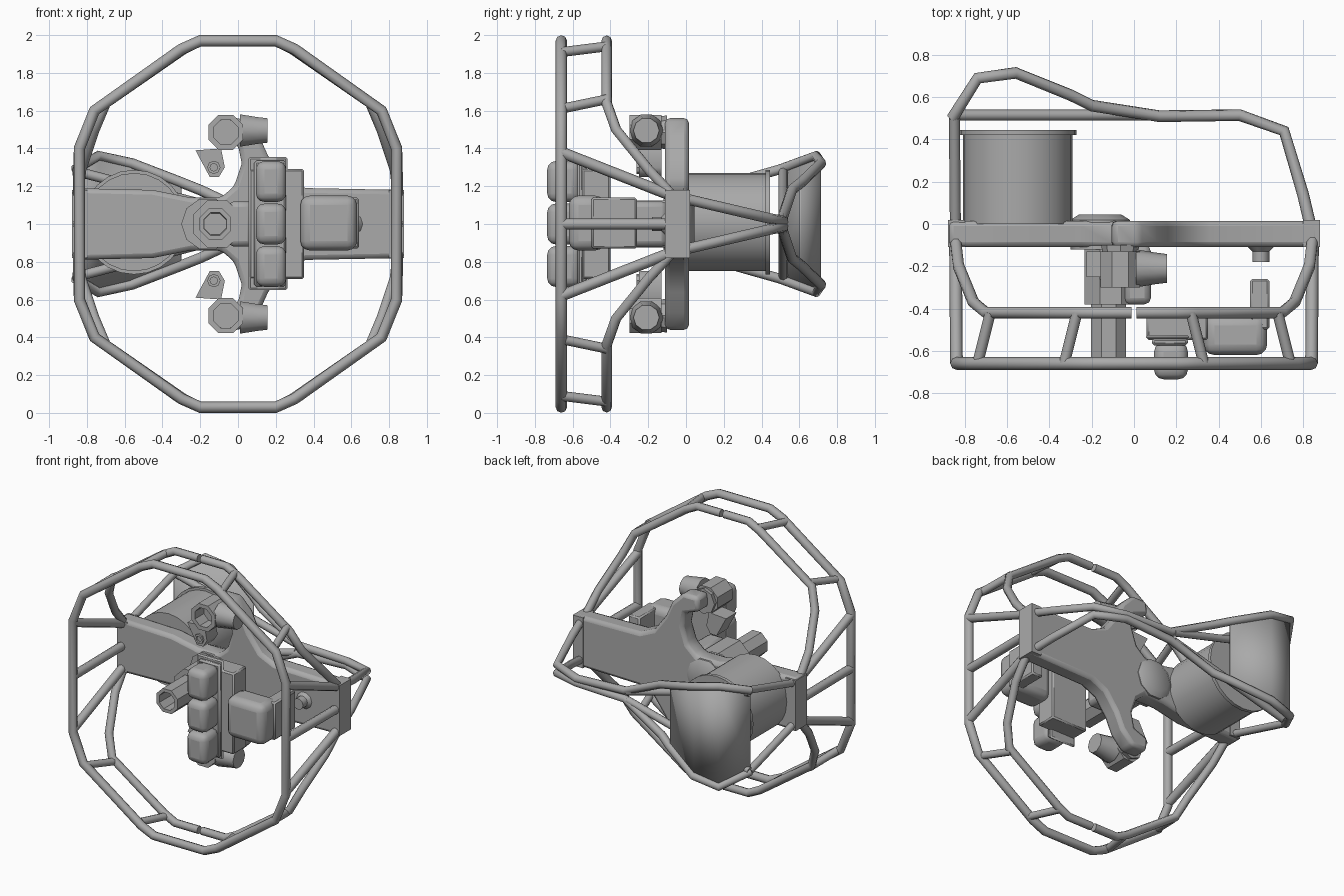
import bpy, bmesh, math
from mathutils import Matrix, Vector

cube = bpy.data.objects.get("Cube")
if cube:
    bpy.data.objects.remove(cube, do_unlink=True)

grey = bpy.data.materials.new("plain_grey")
grey.use_nodes = True
grey.diffuse_color = (0.4, 0.4, 0.4, 1)
bsdf = next(n for n in grey.node_tree.nodes if n.type == 'BSDF_PRINCIPLED')
bsdf.inputs["Base Color"].default_value = (0.4, 0.4, 0.4, 1)


def add(name, data):
    ob = bpy.data.objects.new(name, data)
    bpy.context.scene.collection.objects.link(ob)
    data.materials.append(grey)
    return ob


def from_bm(name, bm, angle=40, bevel=0, segments=2):
    bmesh.ops.recalc_face_normals(bm, faces=bm.faces)
    me = bpy.data.meshes.new(name)
    bm.to_mesh(me)
    bm.free()
    me.shade_smooth()
    me.set_sharp_from_angle(angle=math.radians(angle))
    ob = add(name, me)
    if bevel:
        mod = ob.modifiers.new("rounding", 'BEVEL')
        mod.width, mod.segments = bevel, segments
    return ob


def tube(name, paths, r=0.03):
    cu = bpy.data.curves.new(name, 'CURVE')
    cu.dimensions = '3D'
    cu.bevel_depth, cu.bevel_resolution, cu.use_fill_caps = r, 2, True
    for pts, closed in paths:
        sp = cu.splines.new('POLY')
        sp.points.add(len(pts) - 1)
        for p, co in zip(sp.points, pts):
            p.co = (*co, 1)
        sp.use_cyclic_u = closed
    return add(name, cu)


def flip_x(pts):
    return [(-x, y, z) for x, y, z in pts]


def flip_z(pts):
    return [(x, y, 2 - z) for x, y, z in pts]


def both_z(pts):
    return [(pts, False), (flip_z(pts), False)]


def four(pts):
    return both_z(pts) + both_z(flip_x(pts))


def box(name, x, y, z, bevel=0, segments=2):
    bm = bmesh.new()
    size = Vector((x[1] - x[0], y[1] - y[0], z[1] - z[0]))
    mid = Vector((x[1] + x[0], y[1] + y[0], z[1] + z[0])) / 2
    bmesh.ops.create_cube(bm, size=1, matrix=Matrix.LocRotScale(mid, None, size))
    return from_bm(name, bm, 40, bevel, segments)


def lathe(name, centre, profile, n, axis='Y', closed=False, angle=40, turn=0):
    # profile pairs are (distance along the axis, radius)
    bm = bmesh.new()
    rings = []
    for d, r in profile:
        ring = []
        for i in range(n):
            a = math.tau * (i + turn) / n
            u, v = r * math.cos(a), r * math.sin(a)
            off = (u, d, v) if axis == 'Y' else (d, u, v)
            ring.append(bm.verts.new(Vector(centre) + Vector(off)))
        rings.append(ring)
    pairs = list(zip(rings, rings[1:]))
    if closed:
        pairs.append((rings[-1], rings[0]))
    else:
        bm.faces.new(rings[0])
        bm.faces.new(rings[-1])
    for a, b in pairs:
        for i in range(n):
            j = (i + 1) % n
            bm.faces.new((a[i], a[j], b[j], b[i]))
    return from_bm(name, bm, angle)


def slab(name, outline, y0, y1, bevel=0, angle=60):
    bm = bmesh.new()
    face = bm.faces.new([bm.verts.new((x, y0, z)) for x, z in outline])
    new = bmesh.ops.extrude_face_region(bm, geom=[face])['geom']
    bmesh.ops.translate(bm, vec=(0, y1 - y0, 0),
                        verts=[v for v in new if isinstance(v, bmesh.types.BMVert)])
    return from_bm(name, bm, angle, bevel)


# Front guard ring
quarter = [(0.2, -0.66, 1.97), (0.3, -0.66, 1.925), (0.76, -0.66, 1.6), (0.84, -0.66, 1.4)]
right = quarter + flip_z(quarter)[::-1]
tube("front_ring", [(right + flip_x(right)[::-1], True)])

# Rear guard ring, split at the middle and swept back to the side plates
tube("rear_ring", four([(0.012, -0.42, 1.97), (0.2, -0.42, 1.97), (0.29, -0.42, 1.925),
                        (0.7, -0.42, 1.64), (0.76, -0.37, 1.5), (0.83, -0.2, 1.29),
                        (0.845, -0.07, 1.15)]), 0.028)

# Struts joining the guard rings and the side plates
tube("ring_struts", four([(0.33, -0.66, 1.91), (0.27, -0.42, 1.94)])
     + four([(0.74, -0.66, 1.61), (0.68, -0.42, 1.66)]), 0.026)
tube("side_struts", four([(0.84, -0.66, 1.38), (0.845, -0.05, 1.14)])
     + [([(s * 0.84, -0.66, 1), (s * 0.845, -0.05, 1)], False) for s in (-1, 1)], 0.03)

# Main body with two horns
half = [(0.88, 1.18), (0.36, 1.19), (0.25, 1.24), (0.16, 1.36), (0.11, 1.47), (0.02, 1.56),
        (-0.1, 1.56), (-0.11, 1.46), (0.0, 1.42), (0.02, 1.32), (-0.02, 1.2),
        (-0.09, 1.14), (-0.25, 1.14), (-0.45, 1.18), (-0.88, 1.19)]
slab("body", half + [(x, 2 - z) for x, z in half[::-1]], -0.11, 0.015, 0.025)
lathe("body_boss", (-0.16, 0, 1), [(-0.12, 0.14), (0.02, 0.14), (0.045, 0.1)], 10)
for s, side in ((-1, "right"), (1, "left")):
    box(side + "_end_plate", sorted((s * 0.88, s * 0.8)), (-0.11, 0.02), (0.82, 1.18))

# Drum on the back
lathe("drum", (-0.55, 0, 1.01), [(0, 0.26), (0.42, 0.26), (0.42, 0.277),
                                 (0.445, 0.277), (0.445, 0.25)], 24)

# Rear bars, bowed out around the shield
bow = [(-0.2, 0.56, 1.18), (-0.3, 0.61, 1.22), (-0.56, 0.715, 1.32),
       (-0.74, 0.69, 1.36), (-0.86, 0.5, 1.29)]
tube("rear_bars", both_z([(0.84, -0.03, 1.14), (0.8, 0.14, 1.1), (0.71, 0.44, 1.03),
                          (0.5, 0.515, 1.015), (0.12, 0.51, 1.03)] + bow), 0.028)
tube("shield_braces", both_z([(0.1, 0.515, 1.03), (-0.86, 0.515, 1.28)])
     + both_z([(-0.845, -0.03, 1.14), (-0.85, 0.5, 1.29)]), 0.026)

# Thin curved shield between the bowed bars
bm = bmesh.new()
rows = [[bm.verts.new(p) for p in pts] for pts in (bow[1:], flip_z(bow[1:]))]
for i in range(len(bow) - 2):
    bm.faces.new((rows[0][i], rows[0][i + 1], rows[1][i + 1], rows[1][i]))
shield = from_bm("shield", bm, 60)
shield.modifiers.new("thickness", 'SOLIDIFY').thickness = 0.012

# Horn tip nozzles and their triangular lugs
for up, tag in ((1, "upper"), (-1, "lower")):
    z = 1 + up * 0.485
    lathe(tag + "_nozzle", (-0.065, 0, z), [(-0.3, 0.1), (-0.13, 0.1), (-0.13, 0.07),
                                            (-0.3, 0.07)], 8, closed=True, turn=0.5)
    lathe(tag + "_nozzle_core", (-0.065, 0, z), [(-0.2, 0.075), (-0.1, 0.09)], 8)
    lathe(tag + "_nozzle_arm", (0, -0.21, 1 + up * 0.495),
          [(0.01, 0.09), (0.1, 0.075), (0.155, 0.068)], 10, axis='X')
    lug = [(-0.225, 1.39), (-0.09, 1.4), (-0.07, 1.3), (-0.1, 1.25), (-0.15, 1.25)]
    slab(tag + "_lug", [(x, 1 + up * (h - 1)) for x, h in lug], -0.25, -0.13)
    lathe(tag + "_lug_eye", (-0.128, 0, 1 + up * 0.3),
          [(-0.262, 0.035), (-0.25, 0.035), (-0.25, 0.02), (-0.262, 0.02)], 8, closed=True)

# Forward tube at the middle
lathe("middle_tube", (-0.11, 0, 1), [(-0.38, 0.135), (-0.09, 0.135)], 8, turn=0.5)
lathe("middle_barrel", (-0.12, 0, 1), [(-0.63, 0.09), (-0.3, 0.09), (-0.3, 0.06),
                                      (-0.63, 0.065)], 8, closed=True, turn=0.5)
box("middle_link", (-0.05, 0.08), (-0.38, -0.1), (0.88, 1.12), 0.03)

# Lamp cluster
box("lamp_housing", (0.06, 0.35), (-0.55, -0.4), (0.71, 1.29), 0.01, 1)
box("lamp_panel", (0.055, 0.262), (-0.545, -0.525), (0.65, 1.355), 0.01, 1)
box("lamp_panel_face", (0.085, 0.255), (-0.575, -0.54), (0.67, 1.335), 0.012, 1)
for i, tag in enumerate(("lower", "middle", "upper")):
    z = 0.775 + 0.225 * i
    box(tag + "_lamp", (0.095, 0.255), (-0.735, -0.56), (z - 0.108, z + 0.108), 0.045, 3)

# Rounded block beside the lamps with its mount
box("side_block", (0.33, 0.63), (-0.62, -0.43), (0.86, 1.15), 0.05, 3)
box("block_mount", (0.55, 0.64), (-0.5, -0.26), (0.87, 1.14), 0.01, 1)
lathe("mount_stub", (0.6, 0, 1), [(-0.18, 0.04), (-0.13, 0.04), (-0.1, 0.07)], 10)
